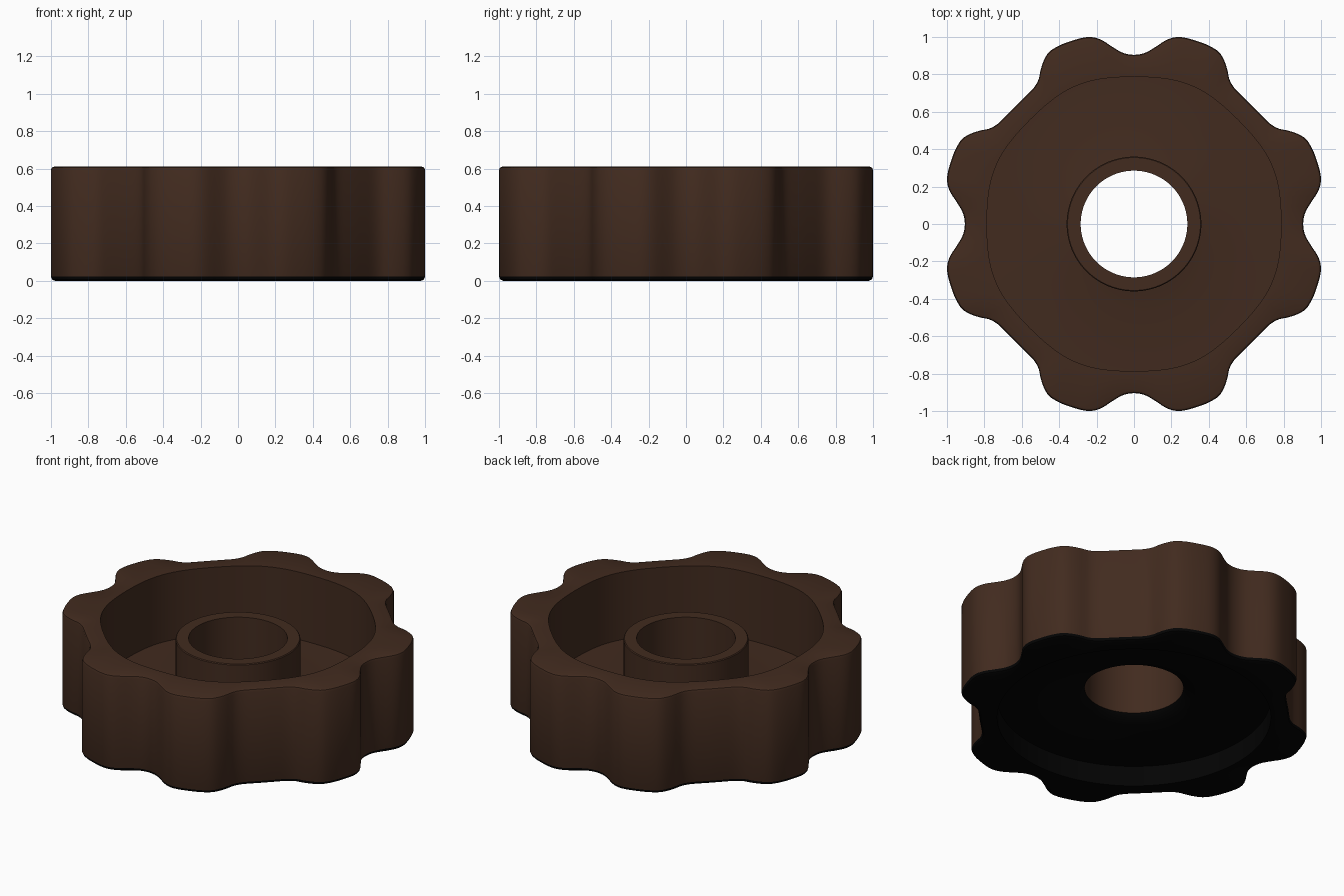
import bpy, bmesh, math

if "Cube" in bpy.data.objects:
    bpy.data.objects.remove(bpy.data.objects["Cube"])

N = 240  # points around each ring

# Grip outline, angle from a valley (degrees) and radius, mirrored about 45 degrees
GRIP = [(0, .904), (3.8, .917), (7.2, .957), (10.3, 1.003), (13.5, 1.028), (18.6, 1.034),
        (23.5, 1.033), (26.9, 1.021), (29.8, .985), (31.5, .958), (33.5, .924),
        (36.5, .903), (40.5, .895), (45, .893)]


def grip(a):
    d = math.degrees(a) % 90
    d = 90 - d if d > 45 else d
    pts = [(-3.8, .917)] + GRIP + [(49.5, .895)]
    for i in range(1, len(pts) - 2):
        (x0, y0), (x1, y1), (x2, y2), (x3, y3) = pts[i - 1:i + 3]
        if d <= x2 + 1e-6:
            h = x2 - x1
            t = (d - x1) / h
            m1, m2 = (y2 - y0) / (x2 - x0) * h, (y3 - y1) / (x3 - x1) * h
            return ((2*t**3 - 3*t*t + 1) * y1 + (t**3 - 2*t*t + t) * m1
                    + (3*t*t - 2*t**3) * y2 + (t**3 - t*t) * m2)
    return GRIP[-1][1]


def pocket(a):
    # very slightly eight-sided pocket wall
    return .793 - .007 * math.cos(8 * a)


def axle(a):
    return 0


BROWN, BLACK = 0, 1
# Closed cross-section: radius function, offset, height, colour of the band that follows
SECTION = [
    # outer grip wall with rounded edges
    (grip, -.022, 0, BLACK), (grip, -.006, .007, BLACK), (grip, 0, .022, BROWN),
    (grip, 0, .592, BROWN), (grip, -.005, .605, BROWN), (grip, -.018, .61, BROWN),
    # top pocket wall
    (pocket, 0, .61, BROWN), (pocket, 0, .18, BROWN),
    # web up to the hub
    (axle, .6, .185, BROWN), (axle, .42, .2, BROWN), (axle, .36, .21, BROWN),
    # hub tube
    (axle, .36, .515, BROWN), (axle, .355, .52, BROWN), (axle, .285, .52, BROWN),
    # underside of the web and bottom recess
    (axle, .285, .195, BLACK), (axle, .3, .178, BLACK), (axle, .36, .16, BLACK),
    (axle, .45, .145, BLACK), (axle, .6, .135, BLACK),
    (axle, .79, .13, BLACK), (axle, .79, 0, BLACK),
]

bm = bmesh.new()
rings = []
for fn, off, z, _ in SECTION:
    ring = []
    for i in range(N):
        a = 2 * math.pi * i / N
        r = fn(a) + off
        ring.append(bm.verts.new((r * math.cos(a), r * math.sin(a), z)))
    rings.append(ring)
for k, lo in enumerate(rings):
    hi = rings[(k + 1) % len(rings)]
    for i in range(N):
        j = (i + 1) % N
        f = bm.faces.new((lo[i], lo[j], hi[j], hi[i]))
        f.material_index = SECTION[k][3]
bmesh.ops.recalc_face_normals(bm, faces=bm.faces)
mesh = bpy.data.meshes.new("lobed_knob")
bm.to_mesh(mesh)
bm.free()

# Colours: brown body, black underside
for name, col in (("dark brown", (.054, .024, .0135, 1)), ("black", (.001, .001, .001, 1))):
    mat = bpy.data.materials.new(name)
    mat.diffuse_color = col
    mat.use_nodes = True
    mat.node_tree.nodes["Principled BSDF"].inputs["Base Color"].default_value = mat.diffuse_color
    mesh.materials.append(mat)

knob = bpy.data.objects.new("lobed_knob", mesh)
bpy.context.collection.objects.link(knob)
bpy.context.view_layer.objects.active = knob
knob.select_set(True)
bpy.ops.object.shade_smooth_by_angle(angle=math.radians(35))
